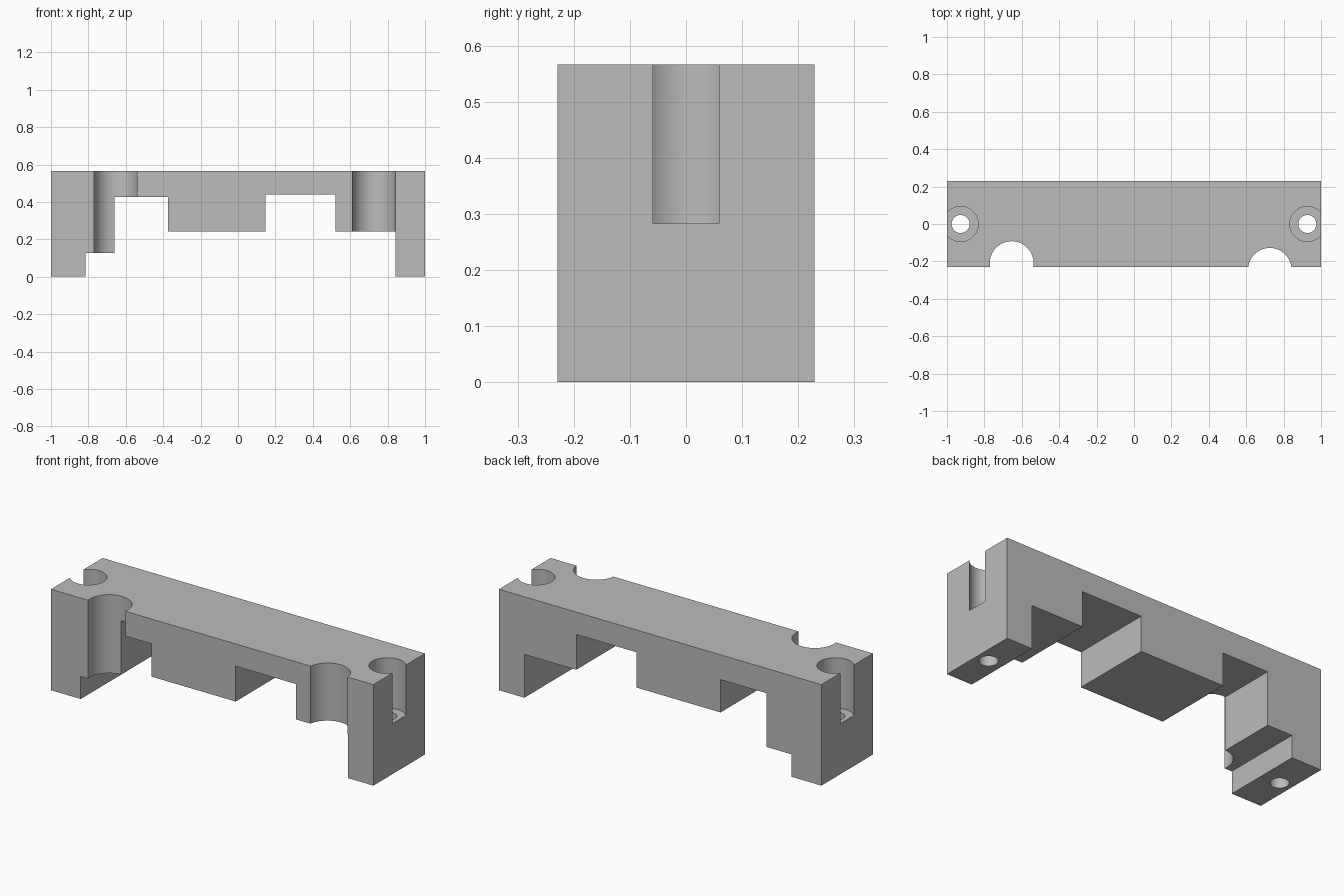
import bpy, bmesh, math

cube = bpy.data.objects.get("Cube")
if cube:
    bpy.data.objects.remove(cube, do_unlink=True)

HALF_DEPTH = 0.229
TOP = 0.566

grey = bpy.data.materials.new("plain grey")
grey.use_nodes = True
colour = (0.5, 0.5, 0.5, 1)
grey.diffuse_color = colour
grey.node_tree.nodes["Principled BSDF"].inputs["Base Color"].default_value = colour

# Stepped bracket body: front profile extruded from front to back
profile = [(-1, 0), (-0.815, 0), (-0.815, 0.126), (-0.66, 0.126),
           (-0.66, 0.427), (-0.375, 0.427), (-0.375, 0.243), (0.146, 0.243),
           (0.146, 0.441), (0.52, 0.441), (0.52, 0.243), (0.842, 0.243),
           (0.842, 0), (1, 0), (1, TOP), (-1, TOP)]
bm = bmesh.new()
front = bm.faces.new([bm.verts.new((x, -HALF_DEPTH, z)) for x, z in profile])
back = bmesh.ops.extrude_face_region(bm, geom=[front])["geom"]
bmesh.ops.translate(bm, vec=(0, 2 * HALF_DEPTH, 0),
                    verts=[g for g in back if isinstance(g, bmesh.types.BMVert)])
bmesh.ops.recalc_face_normals(bm, faces=bm.faces)
mesh = bpy.data.meshes.new("bracket_body")
bm.to_mesh(mesh)
bm.free()
mesh.materials.append(grey)
body = bpy.data.objects.new("bracket_body", mesh)
bpy.context.collection.objects.link(body)
bpy.context.view_layer.objects.active = body
body.select_set(True)


def bore(name, x, y, radius, bottom):
    """Cut a vertical round hole from above the top down to the given height."""
    top = TOP + 0.1
    bpy.ops.mesh.primitive_cylinder_add(vertices=64, radius=radius, depth=top - bottom,
                                        location=(x, y, (top + bottom) / 2))
    cutter = bpy.context.object
    cutter.name = name
    cutter.hide_render = True
    cutter.data.materials.append(grey)
    bpy.ops.object.select_all(action="DESELECT")
    bpy.context.view_layer.objects.active = body
    body.select_set(True)
    cut = body.modifiers.new(name, "BOOLEAN")
    cut.operation = "DIFFERENCE"
    cut.solver = "EXACT"
    cut.object = cutter
    bpy.ops.object.modifier_apply(modifier=cut.name)
    bpy.data.objects.remove(cutter, do_unlink=True)


# Screw holes with wide counterbores that break through the ends
for side in (-1, 1):
    bore("counterbore", side * 0.927, 0, 0.094, 0.283)
    bore("screw_hole", side * 0.927, 0, 0.048, -0.1)

# Round channels in the front face
bore("right_channel", -0.654, -0.209, 0.117, -0.1)
bore("left_channel", 0.726, -0.244, 0.116, -0.1)

bpy.ops.object.shade_smooth_by_angle(angle=math.radians(30))
